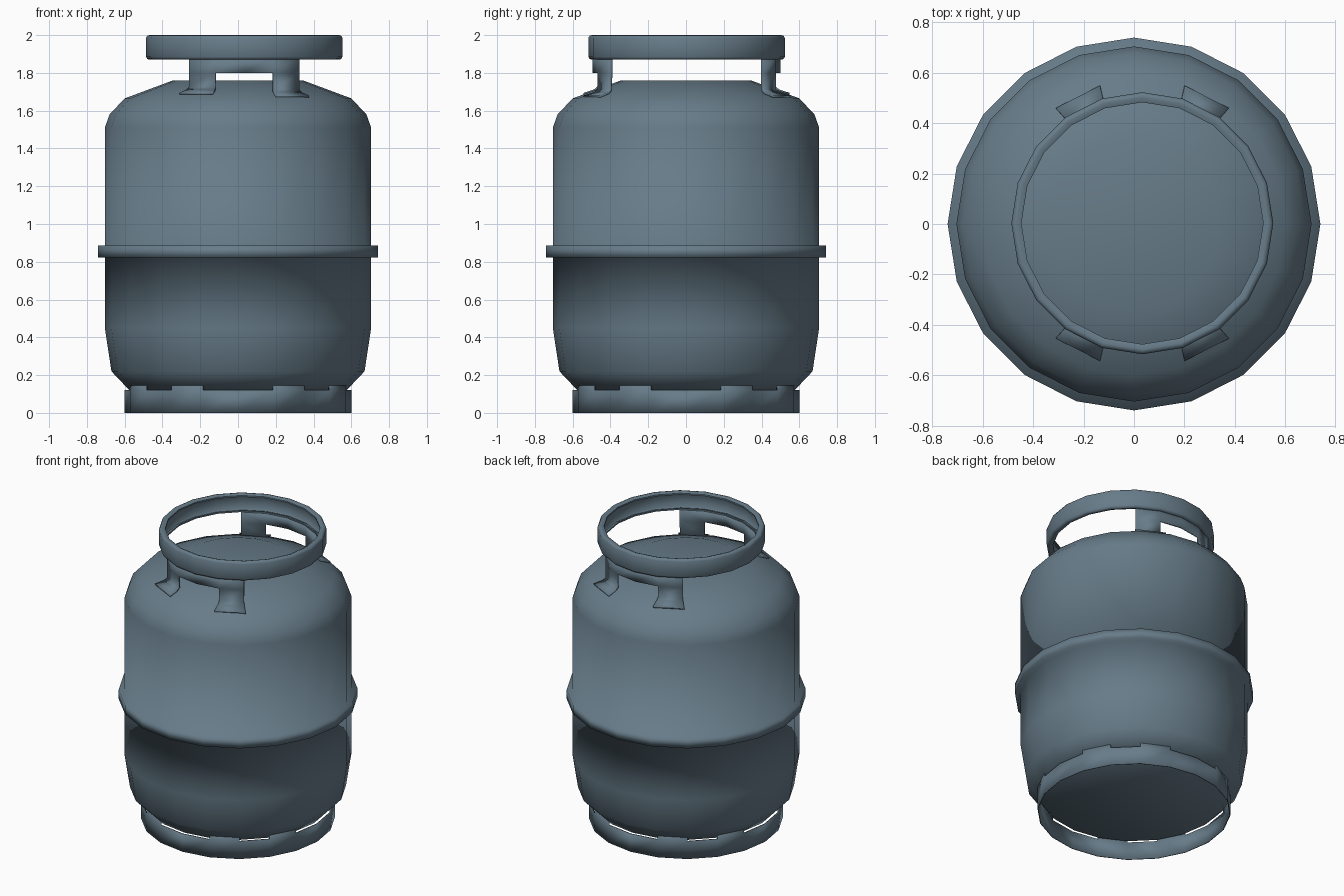
import bpy, bmesh, math

if "Cube" in bpy.data.objects:
    bpy.data.objects.remove(bpy.data.objects["Cube"])

SIDES = 20
STEP = 2 * math.pi / SIDES
HX, HY = 0.033, 0.003          # handle sits slightly off centre

paint = bpy.data.materials.new("blue_grey_paint")
paint.diffuse_color = (0.135, 0.2, 0.25, 1)
paint.use_nodes = True
paint.node_tree.nodes["Principled BSDF"].inputs["Base Color"].default_value = paint.diffuse_color


def finish(name, verts, faces, angle, loc=(0, 0, 0), thickness=0):
    me = bpy.data.meshes.new(name)
    me.from_pydata(verts, [], faces)
    bm = bmesh.new()
    bm.from_mesh(me)
    bmesh.ops.remove_doubles(bm, verts=bm.verts, dist=0.0005)
    bm.to_mesh(me)
    bm.free()
    me.materials.append(paint)
    ob = bpy.data.objects.new(name, me)
    bpy.context.collection.objects.link(ob)
    ob.location = loc
    bpy.ops.object.select_all(action='DESELECT')
    ob.select_set(True)
    bpy.context.view_layer.objects.active = ob
    if thickness:
        mod = ob.modifiers.new("sheet", 'SOLIDIFY')
        mod.thickness = thickness
        mod.offset = -1
    if angle >= 180:
        bpy.ops.object.shade_smooth()
    else:
        bpy.ops.object.shade_smooth_by_angle(angle=math.radians(angle))
    return ob


def polar(r, i, z):
    return (r * math.cos(i * STEP), r * math.sin(i * STEP), z)


def lathe(name, profile, closed=False, caps=False, angle=35, loc=(0, 0, 0)):
    """Revolve (radius, z) points, listed bottom to top on the outside."""
    n = len(profile)
    verts = [polar(r, i, z) for r, z in profile for i in range(SIDES)]
    faces = []
    for k in range(n if closed else n - 1):
        a, b = k * SIDES, (k + 1) % n * SIDES
        for i in range(SIDES):
            j = (i + 1) % SIDES
            faces.append((a + i, a + j, b + j, b + i))
    if caps:
        faces.append(tuple(reversed(range(SIDES))))
        faces.append(tuple(range((n - 1) * SIDES, n * SIDES)))
    return finish(name, verts, faces, angle, loc)


# Tank body with the weld collar, shaded smooth all over
lathe("tank_body", [(0.575, 0.12), (0.67, 0.22), (0.705, 0.45), (0.705, 0.822),
                    (0.74, 0.822), (0.74, 0.885), (0.705, 0.885),
                    (0.705, 1.51), (0.68, 1.58), (0.6, 1.665), (0.345, 1.76)],
      caps=True, angle=180)

# Foot ring with eight raised tabs that meet the tank
verts, faces = [], []
for i in range(SIDES):
    k = len(verts)
    verts += [polar(0.6, i, 0), polar(0.6, i + 1, 0),
              polar(0.6, i + 1, 0.122), polar(0.6, i, 0.122)]
    faces.append((k, k + 1, k + 2, k + 3))
    if i % 5 in (1, 3):
        verts += [polar(0.6, i + 1, 0.16), polar(0.6, i, 0.16)]
        faces.append((k + 3, k + 2, k + 4, k + 5))
finish("foot_ring", verts, faces, 35, thickness=0.006)

# Rolled top rim of the handle, open channel facing inward
lathe("handle_rim", [(0.48, 1.878), (0.5, 1.87), (0.513, 1.873), (0.52, 1.885),
                     (0.52, 1.985), (0.513, 1.997), (0.5, 2.0), (0.48, 1.992),
                     (0.48, 1.982), (0.5, 1.988), (0.508, 1.98), (0.508, 1.89),
                     (0.5, 1.882), (0.48, 1.888)],
      closed=True, angle=60, loc=(HX, HY, 0))

# Handle brackets, front and back: curved band, two legs, splayed feet
for side, start in (("back", 3), ("front", 13)):
    verts, faces = [], []
    for f in range(4):
        i, k = start + f, len(verts)
        verts += [polar(0.497, i, 1.80), polar(0.497, i + 1, 1.80),
                  polar(0.497, i + 1, 1.885), polar(0.497, i, 1.885)]
        faces.append((k, k + 1, k + 2, k + 3))
        if f in (0, 3):
            top = k
            # the tank rises higher under the left legs, so lift those feet
            lift = 0.017 if math.cos((i + 0.5) * STEP) < 0 else 0.003
            for r, z, flare in ((0.497, 1.80, 0), (0.497, 1.71, 0),
                                (0.515, 1.695, 0.02), (0.572, 1.677, 0.05)):
                b = len(verts)
                dz = lift if z < 1.75 else 0
                verts += [polar(r, i - flare, z + dz),
                          polar(r, i + 1 + flare, z + dz)]
                if z < 1.8:
                    faces.append((b, b + 1, top + 1, top))
                top = b
    finish(side + "_handle_bracket", verts, faces, 50, (HX, HY, 0), 0.01)
